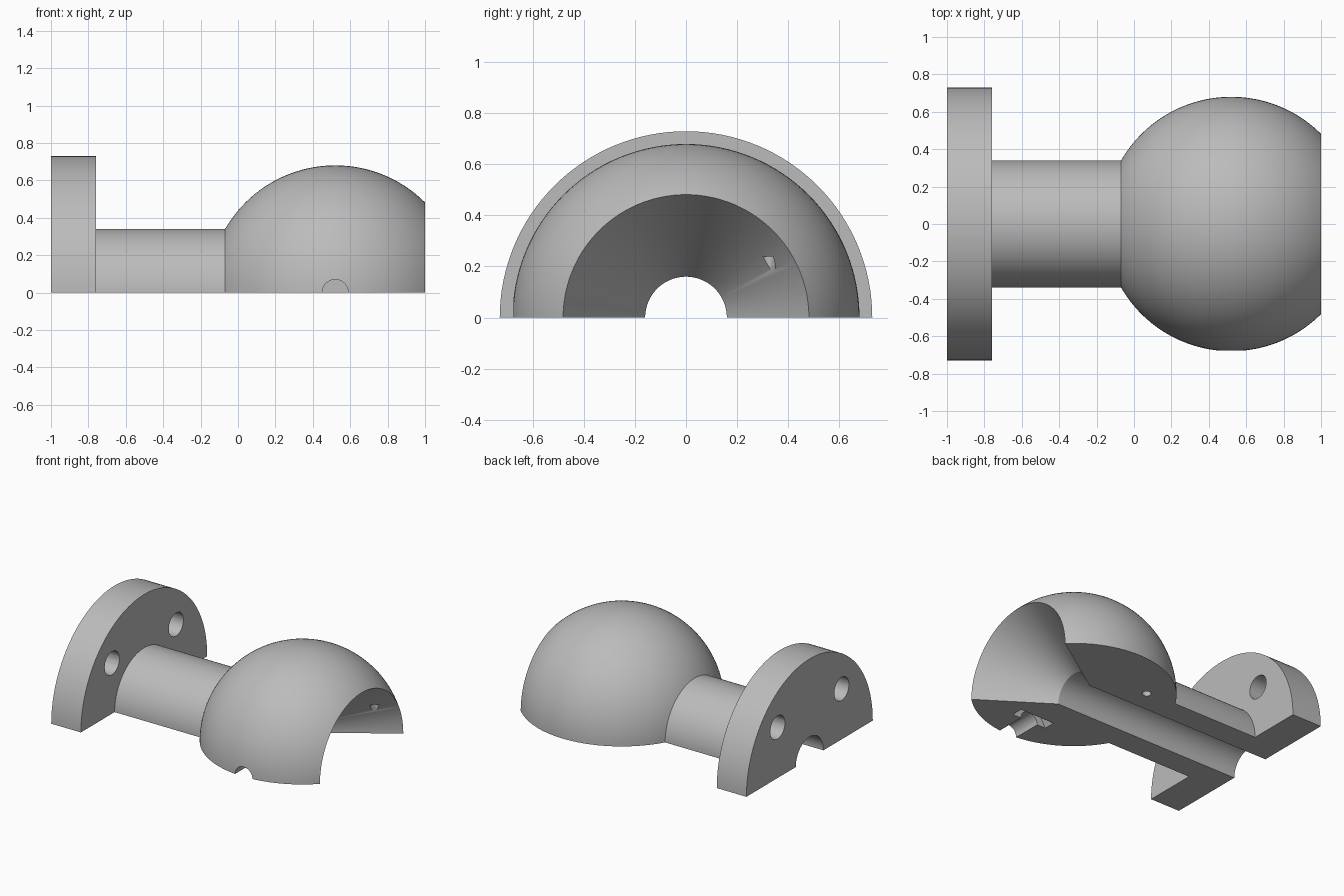
import bpy
import bmesh
import math
from mathutils import Matrix, Vector

if "Cube" in bpy.data.objects:
    bpy.data.objects.remove(bpy.data.objects["Cube"], do_unlink=True)

BALL_X, BALL_R = 0.52, 0.68
BORE_R, SHAFT_R, FLANGE_R = 0.16, 0.34, 0.73

grey = bpy.data.materials.new("plain_grey")
grey.use_nodes = True
colour = (0.5, 0.5, 0.5, 1)
grey.diffuse_color = colour
grey.node_tree.nodes["Principled BSDF"].inputs["Base Color"].default_value = colour


def add_object(name, bm):
    bmesh.ops.recalc_face_normals(bm, faces=bm.faces)
    mesh = bpy.data.meshes.new(name)
    bm.to_mesh(mesh)
    bm.free()
    obj = bpy.data.objects.new(name, mesh)
    mesh.materials.append(grey)
    bpy.context.collection.objects.link(obj)
    return obj


def drill(target, start, end, radius, sides=32):
    """Cut a straight round or hexagonal hole between two points."""
    start, end = Vector(start), Vector(end)
    axis = end - start
    turn = axis.to_track_quat("Z", "Y").to_matrix().to_4x4()
    bm = bmesh.new()
    bmesh.ops.create_cone(bm, cap_ends=True, segments=sides, radius1=radius,
                          radius2=radius, depth=axis.length,
                          matrix=Matrix.Translation((start + end) / 2) @ turn)
    # put hexagon corners on the x axis
    if sides == 6 and max(v.co.x for v in bm.verts) < start.x + radius * 0.95:
        bmesh.ops.rotate(bm, verts=bm.verts, cent=start,
                         matrix=Matrix.Rotation(math.pi / 6, 3, axis))
    cutter = add_object("hole_cutter", bm)
    cutter.hide_render = True
    mod = target.modifiers.new("hole", "BOOLEAN")
    mod.operation, mod.solver, mod.object = "DIFFERENCE", "EXACT", cutter
    bpy.context.view_layer.objects.active = target
    bpy.ops.object.modifier_apply(modifier=mod.name)
    bpy.data.objects.remove(cutter, do_unlink=True)


# half-turned section: flange, shaft, ball, flared socket and bore
profile = [(-1, BORE_R), (-1, FLANGE_R), (-0.76, FLANGE_R), (-0.76, SHAFT_R)]
first = math.pi - math.asin(SHAFT_R / BALL_R)
last = math.acos((1 - BALL_X) / BALL_R)
STEPS = 40
for i in range(STEPS + 1):
    a = first + (last - first) * i / STEPS
    profile.append((BALL_X + BALL_R * math.cos(a), BALL_R * math.sin(a)))
profile.append((BALL_X, BORE_R))

bm = bmesh.new()
verts = [bm.verts.new((x, r, 0)) for x, r in profile]
edges = [bm.edges.new((verts[i - 1], verts[i])) for i in range(len(verts))]
bmesh.ops.spin(bm, geom=verts + edges, cent=(0, 0, 0), axis=(1, 0, 0),
               angle=math.pi, steps=64)
bmesh.ops.holes_fill(bm, edges=[e for e in bm.edges if e.is_boundary], sides=0)
body = add_object("half_ball_and_flange", bm)

# bolt holes through the flange
for side in (-1, 1):
    drill(body, (-1.1, side * 0.37, 0.37), (-0.7, side * 0.37, 0.37), 0.085)

# cross bolt hole and hexagonal nut pocket in the front wall
drill(body, (BALL_X, -0.8, 0), (BALL_X, -0.42, 0), 0.07)
drill(body, (BALL_X, -0.46, 0), (BALL_X, -0.375, 0), 0.14, 6)

# blind peg holes on the rear half of the split face
for side in (-1, 1):
    x = BALL_X + side * 0.36
    drill(body, (x, 0.32, -0.1), (x, 0.32, 0.24), 0.03)

bpy.ops.object.select_all(action="DESELECT")
body.select_set(True)
bpy.context.view_layer.objects.active = body
bpy.ops.object.shade_smooth_by_angle(angle=math.radians(30))
